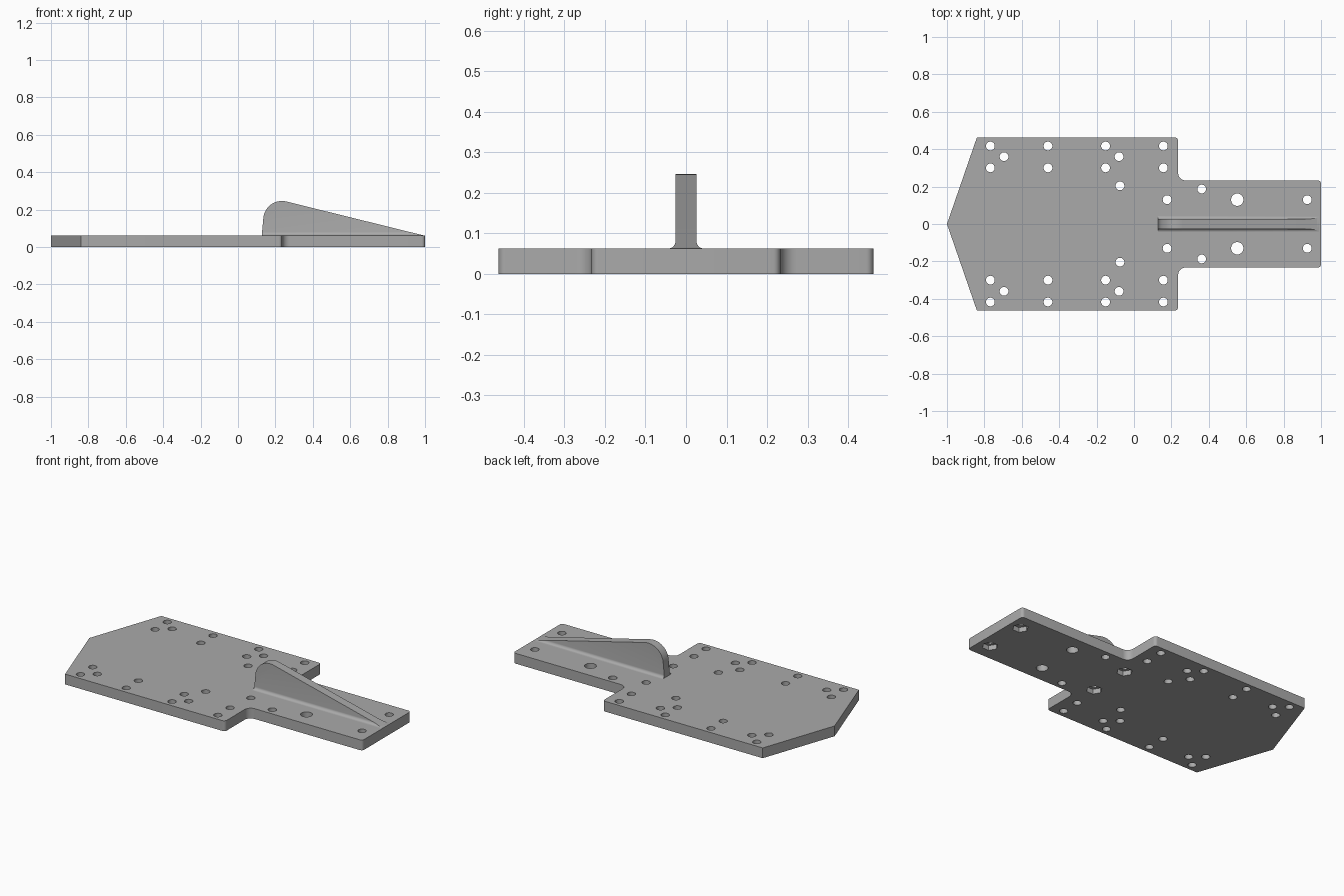
import bpy, bmesh
from math import cos, sin, pi, radians
from mathutils import Vector

if "Cube" in bpy.data.objects:
    bpy.data.objects.remove(bpy.data.objects["Cube"], do_unlink=True)

T = 0.0625  # plate thickness

grey = bpy.data.materials.new("matte_grey")
grey.use_nodes = True
GREY = (0.4, 0.4, 0.4, 1)
grey.diffuse_color = GREY
grey.node_tree.nodes["Principled BSDF"].inputs["Base Color"].default_value = GREY


def make_object(name, loops, offset):
    """Extrude each closed loop of points by the offset into a solid."""
    bm = bmesh.new()
    for loop in loops:
        face = bm.faces.new([bm.verts.new(p) for p in loop])
        moved = bmesh.ops.extrude_face_region(bm, geom=[face])["geom"]
        bmesh.ops.translate(bm, vec=offset,
                            verts=[v for v in moved if isinstance(v, bmesh.types.BMVert)])
    # extrusion keeps the start face, so only the normals need fixing
    bmesh.ops.recalc_face_normals(bm, faces=bm.faces)
    mesh = bpy.data.meshes.new(name)
    bm.to_mesh(mesh)
    bm.free()
    mesh.materials.append(grey)
    obj = bpy.data.objects.new(name, mesh)
    bpy.context.collection.objects.link(obj)
    return obj


def boolean(target, cutter, operation):
    mod = target.modifiers.new("cut", "BOOLEAN")
    mod.object, mod.operation, mod.solver = cutter, operation, "EXACT"
    bpy.context.view_layer.objects.active = target
    bpy.ops.object.modifier_apply(modifier=mod.name)
    bpy.data.objects.remove(cutter, do_unlink=True)


def arc(cx, cy, r, a0, a1, n):
    return [(cx + r * cos(radians(a0 + (a1 - a0) * i / n)),
             cy + r * sin(radians(a0 + (a1 - a0) * i / n))) for i in range(n + 1)]


def circle(x, y, z, r, n):
    return [(x + r * cos(2 * pi * i / n), y + r * sin(2 * pi * i / n), z) for i in range(n)]


# Base plate: pointed nose, wide body, narrow arm with rounded corners
WIDE, ARM, STEP, ROUND, INNER = 0.4625, 0.233, 0.236, 0.018, 0.04
half = [(-0.84, WIDE)]
half += arc(STEP - ROUND, WIDE - ROUND, ROUND, 90, 0, 6)
half += arc(STEP + INNER, ARM + INNER, INNER, 180, 270, 8)
half += arc(1 - ROUND, ARM - ROUND, ROUND, 90, 0, 6)
outline = [(-1, 0)] + half + [(x, -y) for x, y in reversed(half)]
plate = make_object("base_plate", [[(x, y, 0) for x, y in outline]], (0, 0, T))

# Screw holes, mirrored to both sides
small = [(x, y) for x in (-0.768, -0.46, -0.152, 0.157) for y in (0.417, 0.3)]
small += [(-0.695, 0.36), (-0.08, 0.36), (-0.075, 0.204), (0.362, 0.187)]
nut_spots = [(0.177, 0.13), (0.926, 0.13)]
holes = [(x, y, 0.0235) for x, y in small + nut_spots] + [(0.552, 0.13, 0.033)]
loops = [circle(x, s * y, -0.05, r, 32) for x, y, r in holes for s in (1, -1)]
boolean(plate, make_object("hole_cutter", loops, (0, 0, 0.2)), "DIFFERENCE")

# Hexagonal nut pockets in the underside
loops = [circle(x, s * y, -0.05, 0.045, 6) for x, y in nut_spots for s in (1, -1)]
boolean(plate, make_object("nut_cutter", loops, (0, 0, 0.08)), "DIFFERENCE")

# Fin: flared cross-section run lengthways, trimmed to the side profile
SINK, THICK, FLARE = 0.055, 0.026, 0.018
side = [(THICK + FLARE, SINK)]
side += arc(THICK + FLARE, T + FLARE, FLARE, 270, 180, 8) + [(THICK, 0.3)]
section = side + [(-y, z) for y, z in reversed(side)]
fin = make_object("fin", [[(0, y, z) for y, z in section]], (1.1, 0, 0))
profile = [(0.127, 0.04), (0.127, T)] + arc(0.235, 0.146, 0.1, 175, 76, 20)
profile += [(0.99, T), (0.99, 0.04)]
trim = make_object("fin_trim", [[(x, -0.2, z) for x, z in profile]], (0, 0.4, 0))
boolean(fin, trim, "INTERSECT")

# Smooth the curved walls, keep the edges crisp
bpy.ops.object.select_all(action="DESELECT")
for obj in (plate, fin):
    obj.select_set(True)
bpy.context.view_layer.objects.active = plate
bpy.ops.object.shade_smooth_by_angle(angle=radians(30))
